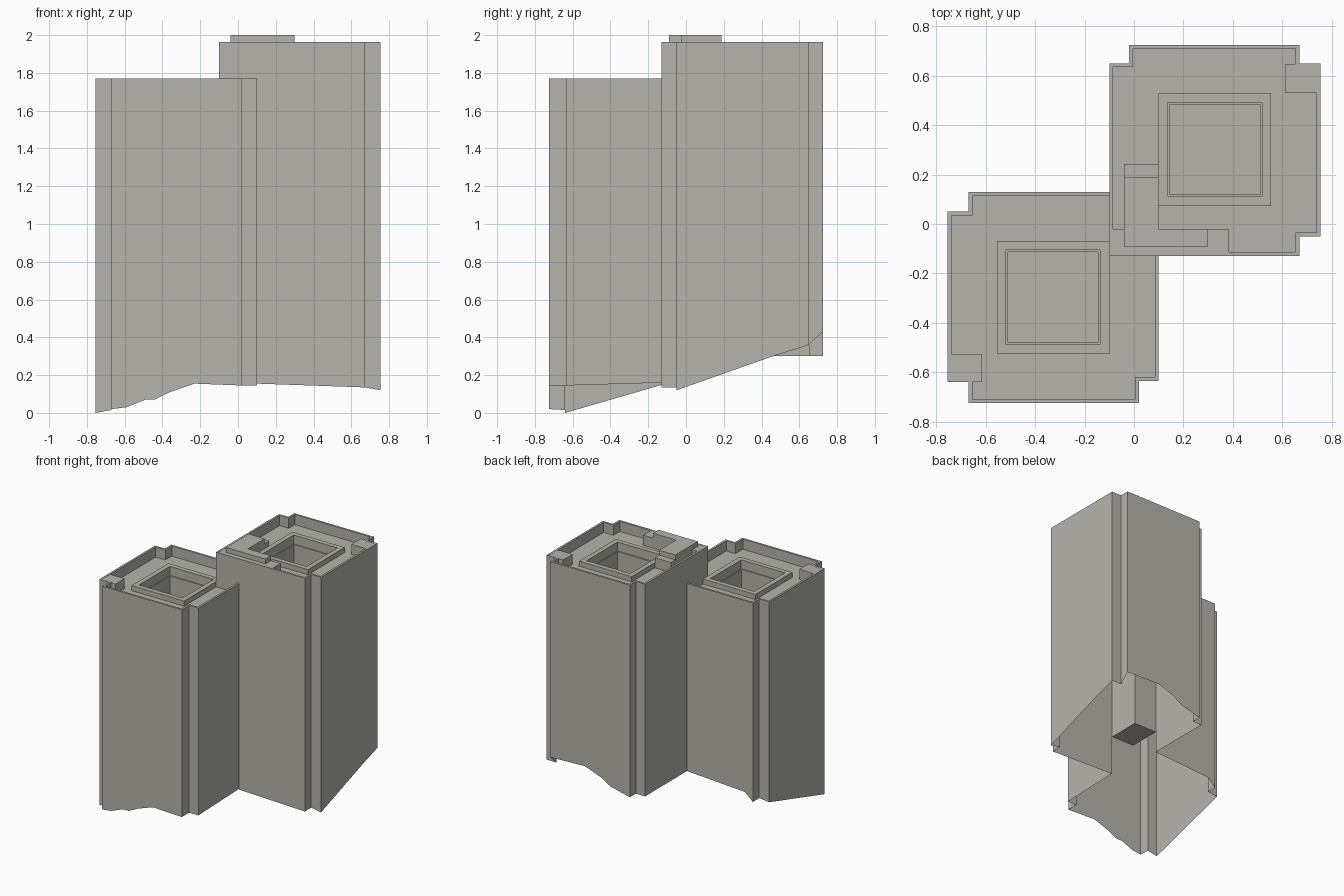
import bpy
import bmesh
from mathutils import Vector

default_cube = bpy.data.objects.get("Cube")
if default_cube:
    bpy.data.objects.remove(default_cube, do_unlink=True)

# Single concrete colour
concrete = bpy.data.materials.new("warm_grey_concrete")
colour = (0.46, 0.455, 0.415, 1)
concrete.use_nodes = True
concrete.diffuse_color = colour
concrete.node_tree.nodes["Principled BSDF"].inputs["Base Color"].default_value = colour

RIM = 0.016
DECK_DEPTH = 0.08
CAP = 0.47


def finish(name, bm):
    mesh = bpy.data.meshes.new(name)
    bm.to_mesh(mesh)
    bm.free()
    mesh.materials.append(concrete)
    part = bpy.data.objects.new(name, mesh)
    bpy.context.collection.objects.link(part)
    return part


def add_loop(bm, points, z):
    return [bm.verts.new((p[0], p[1], z)) for p in points]


def bridge(bm, lower, upper):
    """Quads between two matching closed loops."""
    count = len(lower)
    for i in range(count):
        j = (i + 1) % count
        bm.faces.new((lower[i], lower[j], upper[j], upper[i]))


def rectangle(left, front, right, back):
    return [(left, front), (right, front), (right, back), (left, back)]


def inset(points, distance):
    """Move a right-angled counter-clockwise outline inwards."""
    result = []
    for i, point in enumerate(points):
        here = Vector(point)
        before = (here - Vector(points[i - 1])).normalized()
        after = (Vector(points[(i + 1) % len(points)]) - here).normalized()
        shift = Vector((-before.y, before.x))
        if abs(before.dot(after)) < 0.5:
            shift += Vector((-after.y, after.x))
        result.append(tuple(here + shift * distance))
    return result


def plan_of(profile):
    plan = []
    for x, y, z in profile:
        if not plan or plan[-1] != (x, y):
            plan.append((x, y))
    if plan[0] == plan[-1]:
        plan.pop()
    return plan


def prism(name, outline, bottom, top):
    bm = bmesh.new()
    lower = add_loop(bm, outline, bottom)
    upper = add_loop(bm, outline, top)
    bridge(bm, lower, upper)
    bm.faces.new(upper)
    bm.faces.new(lower[::-1])
    return finish(name, bm)


def tower(name, profile, top, well):
    deck = top - DECK_DEPTH
    plan = plan_of(profile)
    inner_plan = inset(plan, RIM)

    # Open-bottomed outer walls with an uneven lower edge
    bm = bmesh.new()
    for start, end in zip(profile, profile[1:] + profile[:1]):
        if start[:2] != end[:2]:
            corners = (start, end, (*end[:2], top), (*start[:2], top))
            bm.faces.new([bm.verts.new(c) for c in corners])
    bmesh.ops.remove_doubles(bm, verts=bm.verts, dist=0.0001)
    finish(name + "_walls", bm)

    # Thin parapet: rim and inner face
    bm = bmesh.new()
    outer = add_loop(bm, plan, top)
    inner = add_loop(bm, inner_plan, top)
    foot = add_loop(bm, inner_plan, deck)
    bridge(bm, outer, inner)
    bridge(bm, inner, foot)
    finish(name + "_parapet", bm)

    # Roof deck around the light well
    bm = bmesh.new()
    for outline in (inner_plan, well):
        loop = add_loop(bm, outline, deck)
        for i in range(len(loop)):
            bm.edges.new((loop[i - 1], loop[i]))
    bmesh.ops.triangle_fill(bm, edges=bm.edges[:], use_beauty=True,
                            normal=Vector((0, 0, 1)))
    for face in bm.faces:
        face.normal_update()
        if face.normal.z < 0:
            face.normal_flip()
    finish(name + "_roof_deck", bm)

    # Raised kerb, small ledge, shaft and floor of the well
    bm = bmesh.new()
    opening = inset(well, 0.038)
    shaft = inset(opening, 0.008)
    steps = [(well, deck), (well, deck + 0.04), (opening, deck + 0.04),
             (opening, deck - 0.03), (shaft, deck - 0.03), (shaft, deck - 0.4)]
    loops = [add_loop(bm, outline, z) for outline, z in steps]
    for lower, upper in zip(loops, loops[1:]):
        bridge(bm, lower, upper)
    bm.faces.new(loops[-1])
    finish(name + "_light_well", bm)


# Lower tower, front right
low_profile = [
    (-0.67, -0.725, 0.02), (-0.59, -0.725, 0.03), (-0.49, -0.725, 0.07),
    (-0.44, -0.725, 0.07), (-0.36, -0.725, 0.11), (-0.23, -0.725, 0.155),
    (0.02, -0.725, 0.145), (0.02, -0.635, 0.145), (0.1, -0.635, 0.145),
    (0.1, -0.13, 0.16), (0.1, -0.13, CAP), (0.1, 0.13, CAP),
    (-0.1, 0.13, CAP), (-0.1, 0.13, 0.3), (-0.6, 0.13, 0.27),
    (-0.67, 0.13, 0.21), (-0.67, 0.05, 0.21), (-0.755, 0.05, 0.2),
    (-0.755, -0.64, 0), (-0.67, -0.64, 0.015),
]
LOW_TOP = 1.77
tower("low_tower", low_profile, LOW_TOP, rectangle(-0.555, -0.525, -0.1, -0.068))

# Taller tower, back left
tall_profile = [
    (-0.1, -0.13, CAP), (0.1, -0.13, CAP), (0.1, -0.13, 0.155),
    (0.67, -0.13, 0.135), (0.67, -0.05, 0.135), (0.755, -0.05, 0.12),
    (0.755, 0.46, 0.3), (0.755, 0.65, 0.36), (0.67, 0.65, 0.36),
    (0.67, 0.725, 0.43), (0.37, 0.725, 0.44), (0.23, 0.725, 0.39),
    (0.15, 0.725, 0.34), (-0.02, 0.725, 0.3), (-0.02, 0.65, 0.3),
    (-0.1, 0.65, 0.3), (-0.1, 0.13, 0.3), (-0.1, 0.13, CAP),
]
TALL_TOP = 1.963
tower("tall_tower", tall_profile, TALL_TOP, rectangle(0.1, 0.073, 0.555, 0.53))

# Underside closing the overlap of the towers
bm = bmesh.new()
bm.faces.new(add_loop(bm, rectangle(-0.1, -0.13, 0.1, 0.13), CAP)[::-1])
finish("overlap_underside", bm)

# Corner blocks behind the parapets
prism("low_corner_block", rectangle(-0.745, -0.64, -0.615, -0.525),
      LOW_TOP - DECK_DEPTH, LOW_TOP - 0.001)
prism("tall_corner_block", rectangle(0.612, 0.53, 0.745, 0.648),
      TALL_TOP - DECK_DEPTH, TALL_TOP - 0.001)

# Stepped angular block on the taller roof
base_outline = [(-0.09, -0.12), (0.385, -0.12), (0.385, -0.02), (0.1, -0.02),
                (0.1, 0.243), (-0.04, 0.243), (-0.04, -0.02), (-0.09, -0.02)]
prism("roof_block_base", base_outline, TALL_TOP - DECK_DEPTH, TALL_TOP - 0.001)
top_outline = [(-0.04, -0.09), (0.3, -0.09), (0.3, -0.02), (0.1, -0.02),
               (0.1, 0.188), (-0.04, 0.188)]
prism("roof_block_top", top_outline, TALL_TOP - 0.002, 2)
